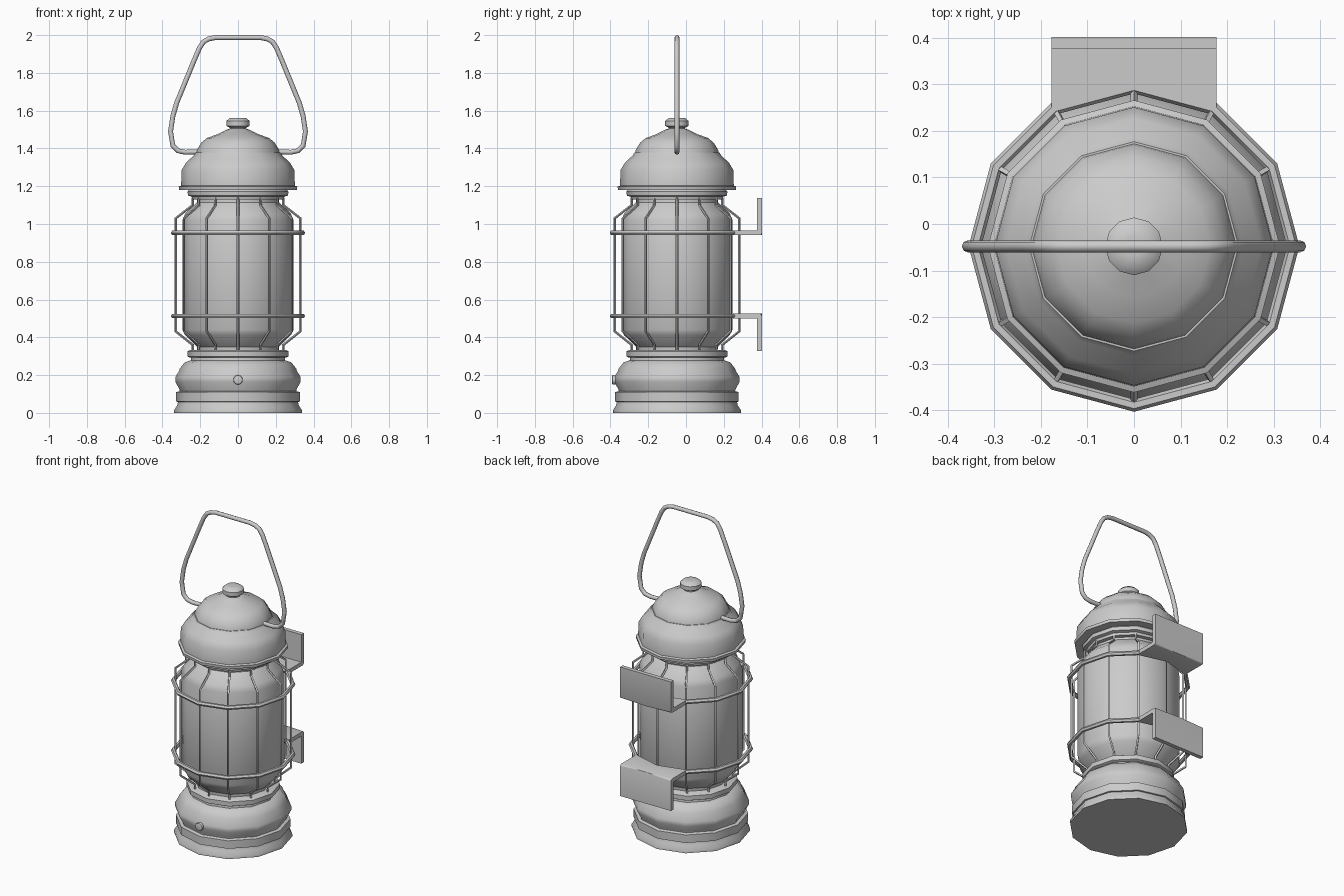
import bpy, bmesh, math
from mathutils import Matrix

if "Cube" in bpy.data.objects:
    bpy.data.objects.remove(bpy.data.objects["Cube"])

CY = -0.048   # lantern axis position in y
N = 12        # sides of every turned part


def finish(name, bm, angle=40):
    bmesh.ops.recalc_face_normals(bm, faces=bm.faces[:])
    me = bpy.data.meshes.new(name)
    bm.to_mesh(me)
    bm.free()
    ob = bpy.data.objects.new(name, me)
    bpy.context.collection.objects.link(ob)
    smooth(ob, angle)
    return ob


def smooth(ob, angle):
    bpy.ops.object.select_all(action='DESELECT')
    ob.select_set(True)
    bpy.context.view_layer.objects.active = ob
    bpy.ops.object.shade_smooth_by_angle(angle=math.radians(angle))


def lathe(name, profile):
    """Turn an (r, z) profile around the lantern axis, capping both ends."""
    bm = bmesh.new()
    rings = []
    for r, z in profile:
        rings.append([bm.verts.new((r * math.cos(a), CY + r * math.sin(a), z))
                      for a in (2 * math.pi * i / N for i in range(N))])
    for lo, hi in zip(rings, rings[1:]):
        for i in range(N):
            j = (i + 1) % N
            bm.faces.new((lo[i], lo[j], hi[j], hi[i]))
    bm.faces.new(rings[0])
    bm.faces.new(rings[-1])
    return finish(name, bm)


def tube(name, points, radius, res=2, cyclic=False):
    cu = bpy.data.curves.new(name, 'CURVE')
    cu.dimensions = '3D'
    cu.bevel_depth = radius
    cu.bevel_resolution = res
    cu.use_fill_caps = True
    sp = cu.splines.new('POLY')
    sp.points.add(len(points) - 1)
    for p, co in zip(sp.points, points):
        p.co = (*co, 1)
    sp.use_cyclic_u = cyclic
    ob = bpy.data.objects.new(name, cu)
    bpy.context.collection.objects.link(ob)
    bpy.ops.object.select_all(action='DESELECT')
    ob.select_set(True)
    bpy.context.view_layer.objects.active = ob
    bpy.ops.object.convert(target='MESH')
    smooth(bpy.context.object, 50)


# turned body parts
lathe("base", [(.338, 0), (.338, .015), (.322, .04), (.318, .058), (.327, .06),
               (.327, .11), (.308, .115), (.31, .125), (.332, .165), (.332, .19),
               (.312, .222), (.308, .235), (.282, .268), (.25, .278), (.248, .295)])
lathe("lower_flange", [(.255, .292), (.267, .298), (.267, .326), (.257, .332)])
lathe("glass", [(.215, .325), (.217, .35), (.28, .412), (.294, .44),
                (.294, 1.02), (.28, 1.055), (.217, 1.115), (.215, 1.14)])
lathe("upper_collar", [(.242, 1.13), (.245, 1.145), (.265, 1.15), (.267, 1.172),
                       (.255, 1.185)])
lathe("hood", [(.312, 1.18), (.314, 1.198), (.301, 1.203), (.299, 1.285),
               (.275, 1.325), (.235, 1.362), (.225, 1.378)])
lathe("cap", [(.222, 1.37), (.218, 1.392), (.195, 1.43), (.165, 1.455),
              (.11, 1.475), (.06, 1.5), (.042, 1.505)])
lathe("finial", [(.042, 1.495), (.044, 1.51), (.062, 1.52), (.062, 1.545),
                 (.045, 1.56), (.02, 1.562)])

# cage: two hoops and twelve bent rods
for label, z in (("lower", .513), ("upper", .953)):
    tube(label + "_hoop",
         [(.342 * math.cos(math.tau * i / N), CY + .342 * math.sin(math.tau * i / N), z)
          for i in range(N)], .0135, 1, True)
rod = [(.24, .32), (.24, .36), (.33, .432), (.33, 1.03), (.24, 1.10), (.24, 1.14)]
for i in range(N):
    a = math.tau * i / N
    tube(f"cage_rod_{i}", [(r * math.cos(a), CY + r * math.sin(a), z) for r, z in rod],
         .007, 0)


# wall brackets: shelf fitted to the hoop plus a vertical plate
def bracket(name, z, sign):
    bm = bmesh.new()
    t = .0125
    section = [(None, -t), (.402, -t), (.402, .185), (.376, .185), (.376, t), (None, t)]
    columns = []
    for x, inner in ((-.177, .25), (0, .29), (.177, .25)):
        columns.append([bm.verts.new((x, inner if y is None else y, z + sign * h))
                        for y, h in section])
    n = len(section)
    for a, b in zip(columns, columns[1:]):
        for i in range(n):
            j = (i + 1) % n
            bm.faces.new((a[i], a[j], b[j], b[i]))
    bm.faces.new(columns[0])
    bm.faces.new(columns[-1])
    corner = [e for e in bm.edges
              if all(abs(v.co.y - .402) < 1e-4 and abs(v.co.z - z + sign * t) < 1e-4
                     for v in e.verts)]
    bmesh.ops.bevel(bm, geom=corner, offset=.012, segments=2, affect='EDGES', profile=.5)
    finish(name, bm, 50)


bracket("upper_bracket", .953, 1)
bracket("lower_bracket", .513, -1)

# carrying handle, mirrored half path
half = [(.20, 1.382), (.28, 1.38), (.318, 1.388), (.345, 1.415), (.357, 1.49),
        (.345, 1.57), (.325, 1.64), (.235, 1.86), (.205, 1.93), (.182, 1.965),
        (.155, 1.98), (.12, 1.987)]
path = half + [(-x, z) for x, z in reversed(half)]
tube("handle", [(x, CY, z) for x, z in path], .013)

# fuel knob on the front of the base
bm = bmesh.new()
bmesh.ops.create_cone(bm, cap_ends=True, segments=12, radius1=.02, radius2=.026, depth=.05,
                      matrix=Matrix.Translation((0, -.367, .175)) @ Matrix.Rotation(math.pi / 2, 4, 'X'))
bmesh.ops.bevel(bm, geom=[e for e in bm.edges if all(v.co.y < -.38 for v in e.verts)],
                offset=.007, segments=2, affect='EDGES', profile=.5)
finish("fuel_knob", bm)
